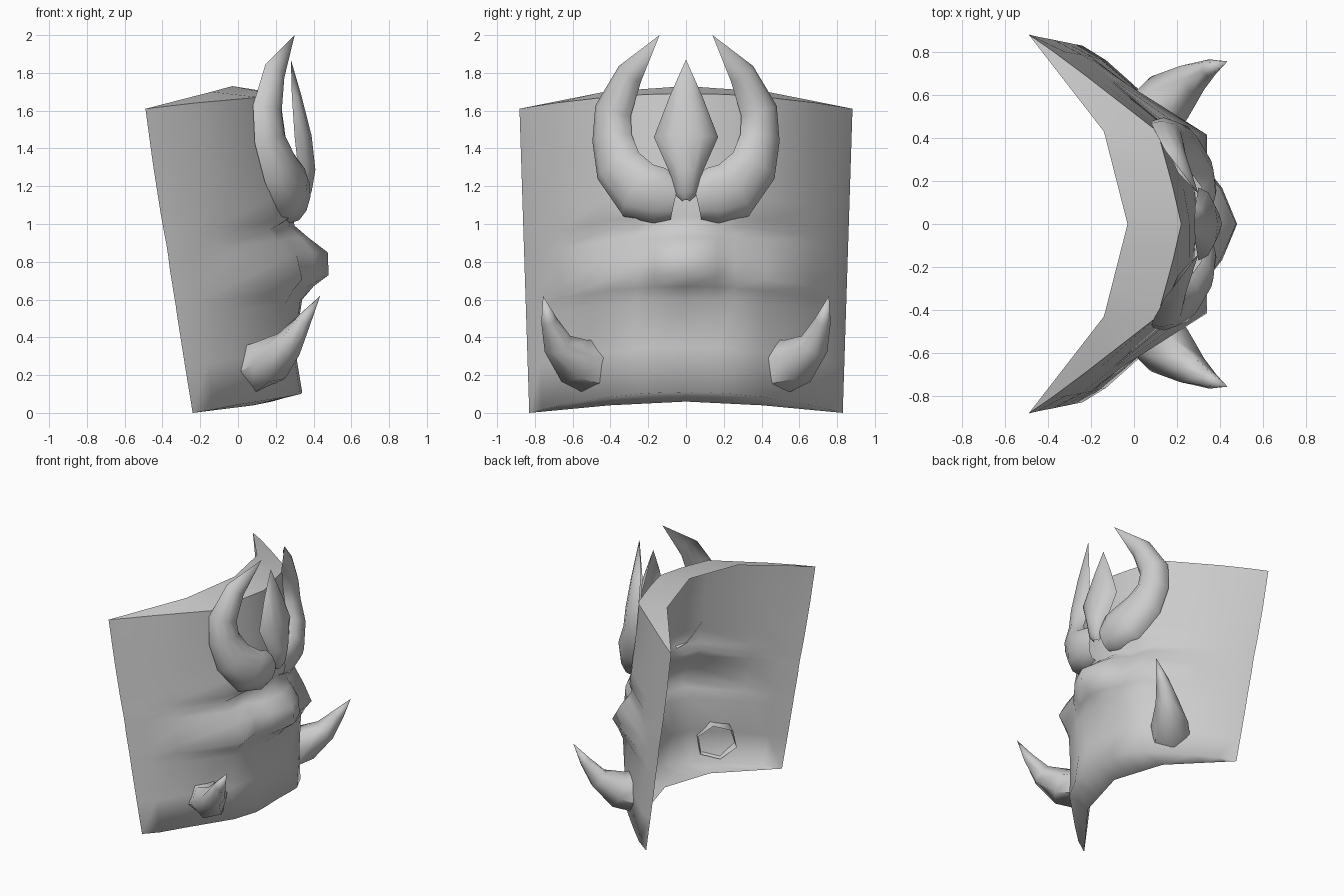
import bpy, bmesh, math
from mathutils import Vector

cube = bpy.data.objects.get("Cube")
if cube:
    bpy.data.objects.remove(cube, do_unlink=True)

grey = bpy.data.materials.new("plain_grey")
grey.use_nodes = True
grey.diffuse_color = (0.6, 0.6, 0.6, 1)
grey.node_tree.nodes["Principled BSDF"].inputs["Base Color"].default_value = (0.6, 0.6, 0.6, 1)


def finish(name, bm, angle):
    mesh = bpy.data.meshes.new(name)
    bmesh.ops.remove_doubles(bm, verts=bm.verts[:], dist=0.0005)
    bmesh.ops.recalc_face_normals(bm, faces=bm.faces[:])
    bm.to_mesh(mesh)
    bm.free()
    mesh.materials.append(grey)
    obj = bpy.data.objects.new(name, mesh)
    bpy.context.collection.objects.link(obj)
    bpy.ops.object.select_all(action='DESELECT')
    obj.select_set(True)
    bpy.context.view_layer.objects.active = obj
    bpy.ops.object.shade_smooth_by_angle(angle=math.radians(angle))


def grid(name, point_rows, angle):
    """Skin consecutive rows of points."""
    bm = bmesh.new()
    verts = [[bm.verts.new(p) for p in r] for r in point_rows]
    for a, b in zip(verts, verts[1:]):
        for k in range(len(a) - 1):
            bm.faces.new((a[k], a[k + 1], b[k + 1], b[k]))
    finish(name, bm, angle)


def sweep(name, path, sides, mirror_y=1, arc=math.tau, facing=(1, 0)):
    """Sweep an elliptical ring or front arc along (x, y, z, width, depth) points."""
    pts = [Vector((p[0], p[1] * mirror_y, p[2])) for p in path]
    forward = Vector((facing[0], facing[1] * mirror_y, 0)).normalized()
    rings = []
    for i, p in enumerate(path):
        tangent = (pts[min(i + 1, len(pts) - 1)] - pts[max(i - 1, 0)]).normalized()
        side = tangent.cross(forward).normalized()
        front = side.cross(tangent)
        angles = [arc * k / sides for k in range(sides + 1)]
        rings.append([pts[i] + side * math.cos(a) * p[3] + front * math.sin(a) * p[4] for a in angles])
    grid(name, rings, 60)


# Mask sheet: half-width columns, and rows of (height, forward position per column)
columns = (0, 0.17, 0.26, 0.42, 0.67, 0.79, 0.86)
rows = [
    (0.11, 0.34, 0.34, 0.33, 0.25, 0.0, -0.13, -0.24),       # chin edge
    (0.35, 0.30, 0.30, 0.29, 0.24, -0.02, -0.16, -0.28),
    (0.60, 0.34, 0.33, 0.31, 0.25, -0.05, -0.19, -0.32),
    (0.67, 0.40, 0.36, 0.32, 0.29, -0.05, -0.20, -0.33),
    (0.73, 0.48, 0.41, 0.34, 0.34, -0.05, -0.21, -0.34),     # nose tip and cheeks
    (0.85, 0.475, 0.40, 0.31, 0.27, -0.08, -0.23, -0.36),
    (0.93, 0.37, 0.33, 0.25, 0.21, -0.09, -0.24, -0.37),
    (0.99, 0.30, 0.27, 0.20, 0.17, -0.10, -0.25, -0.38),     # eye hollow
    (1.04, 0.29, 0.28, 0.27, 0.19, -0.11, -0.26, -0.39),     # brow
    (1.15, 0.28, 0.26, 0.24, 0.17, -0.13, -0.28, -0.41),
    (1.40, 0.26, 0.23, 0.20, 0.14, -0.17, -0.32, -0.45),
    (1.69, 0.22, 0.18, 0.155, 0.11, -0.22, -0.385, -0.49),   # forehead edge
]


def mirrored(half):
    return [(x, -y, z) for x, y, z in reversed(half[1:])] + half


def sheet_row(row):
    t = (row[0] - rows[0][0]) / (rows[-1][0] - rows[0][0])
    drop = 0.11 * (1 - t) + 0.08 * t
    return mirrored([(x, y * (0.965 + 0.06 * t), row[0] - drop * (y / columns[-1]) ** 2)
                     for y, x in zip(columns, row[1:])])


def rim_row(spread, centre, middle, corner):
    """Inner rim edge running straight between centre, middle and corner (x, z) points."""
    half = []
    for y in columns:
        if y <= columns[3]:
            a, b, f = centre, middle, y / columns[3]
        else:
            a, b, f = middle, corner, (y - columns[3]) / (columns[-1] - columns[3])
        half.append((a[0] + (b[0] - a[0]) * f, y * spread, a[1] + (b[1] - a[1]) * f))
    return mirrored(half)


chin_rim = rim_row(0.965, (0.18, 0.06), (0.08, 0.04), (-0.24, 0))
forehead_rim = rim_row(1.025, (-0.03, 1.73), (-0.14, 1.70), (-0.49, 1.61))
grid("mask_sheet", [chin_rim] + [sheet_row(r) for r in rows], 180)
grid("top_rim", [sheet_row(rows[-1]), forehead_rim], 30)

# Paired horns (shells open at the back) and hollow tusks
horn = [
    (0.30, 0.055, 1.13, 0.11, 0.06), (0.295, 0.14, 1.15, 0.15, 0.09),
    (0.27, 0.25, 1.175, 0.165, 0.10), (0.20, 0.35, 1.30, 0.14, 0.11),
    (0.145, 0.385, 1.45, 0.115, 0.10), (0.13, 0.38, 1.60, 0.105, 0.10),
    (0.175, 0.29, 1.80, 0.075, 0.075), (0.30, 0.14, 2.0, 0, 0),
]
tusk = [
    (0.08, 0.49, 0.245, 0.15, 0.15), (0.165, 0.59, 0.275, 0.13, 0.13),
    (0.27, 0.68, 0.365, 0.08, 0.08), (0.35, 0.725, 0.49, 0.043, 0.043),
    (0.435, 0.757, 0.62, 0, 0),
]
for label, sign in (("front", -1), ("back", 1)):
    sweep(label + "_horn", horn, 6, sign, math.pi, (0.87, 0.5))
    sweep(label + "_tusk", tusk, 6, sign)

# Pointed crest between the horns, a shell open at the back
crest = [
    (0.34, 0, 1.12, 0.02, 0.02), (0.325, 0, 1.16, 0.065, 0.065),
    (0.32, 0, 1.28, 0.09, 0.09), (0.30, 0, 1.46, 0.17, 0.09),
    (0.285, 0, 1.68, 0.085, 0.05), (0.28, 0, 1.87, 0, 0),
]
sweep("forehead_crest", crest, 6, 1, math.pi)
